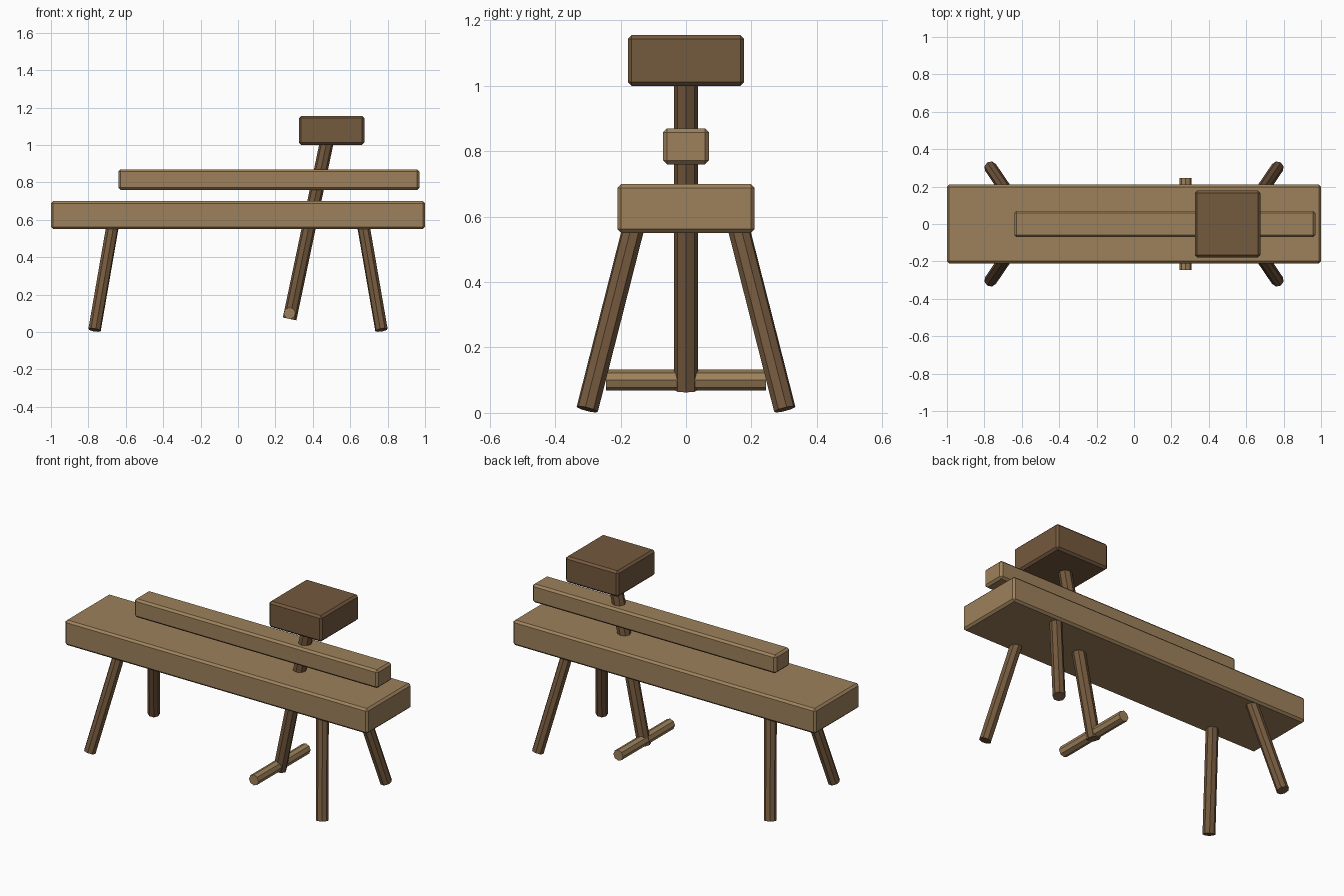
import bpy
from mathutils import Vector

cube = bpy.data.objects.get("Cube")
if cube:
    bpy.data.objects.remove(cube, do_unlink=True)


def make_material(name, rgb):
    mat = bpy.data.materials.new(name)
    mat.use_nodes = True
    mat.diffuse_color = (*rgb, 1)
    mat.node_tree.nodes["Principled BSDF"].inputs["Base Color"].default_value = (*rgb, 1)
    return mat


light_wood = make_material("light wood", (0.34, 0.22, 0.105))
dark_wood = make_material("dark wood", (0.175, 0.10, 0.048))


def block(name, low, high, mat, bevel=0.012):
    """Box between two corners with chamfered edges."""
    low, high = Vector(low), Vector(high)
    bpy.ops.mesh.primitive_cube_add(size=1, location=(low + high) / 2)
    obj = bpy.context.object
    obj.name = name
    obj.scale = high - low
    bpy.ops.object.transform_apply(location=False, rotation=False, scale=True)
    mod = obj.modifiers.new("chamfer", "BEVEL")
    mod.width = bevel
    mod.segments = 1
    obj.data.materials.append(mat)


def pole(name, start, end, radius, mat):
    """Eight-sided pole between two points."""
    start, end = Vector(start), Vector(end)
    axis = end - start
    bpy.ops.mesh.primitive_cylinder_add(
        vertices=8, radius=radius, depth=axis.length, location=(start + end) / 2,
        rotation=axis.to_track_quat("Z", "Y").to_euler())
    obj = bpy.context.object
    obj.name = name
    obj.data.materials.append(mat)


# Bench plank, raised rail and clamping head
block("bench_plank", (-1, -0.21, 0.55), (1, 0.21, 0.70), light_wood)
block("upper_rail", (-0.64, -0.07, 0.76), (0.97, 0.07, 0.87), light_wood)
block("clamp_head", (0.325, -0.178, 1.0), (0.675, 0.178, 1.155), dark_wood)

# Four splayed legs
for side, sx in (("right", -1), ("left", 1)):
    for end, sy in (("front", -1), ("back", 1)):
        pole(f"{end}_{side}_leg", (sx * 0.767, sy * 0.302, 0.011),
             (sx * 0.665, sy * 0.152, 0.60), 0.034, dark_wood)

# Swinging lever with its foot pedal
pole("lever_arm", (0.276, 0, 0.07), (0.488, 0, 1.08), 0.037, dark_wood)
pole("foot_pedal", (0.276, -0.245, 0.10), (0.276, 0.245, 0.10), 0.032, light_wood)
